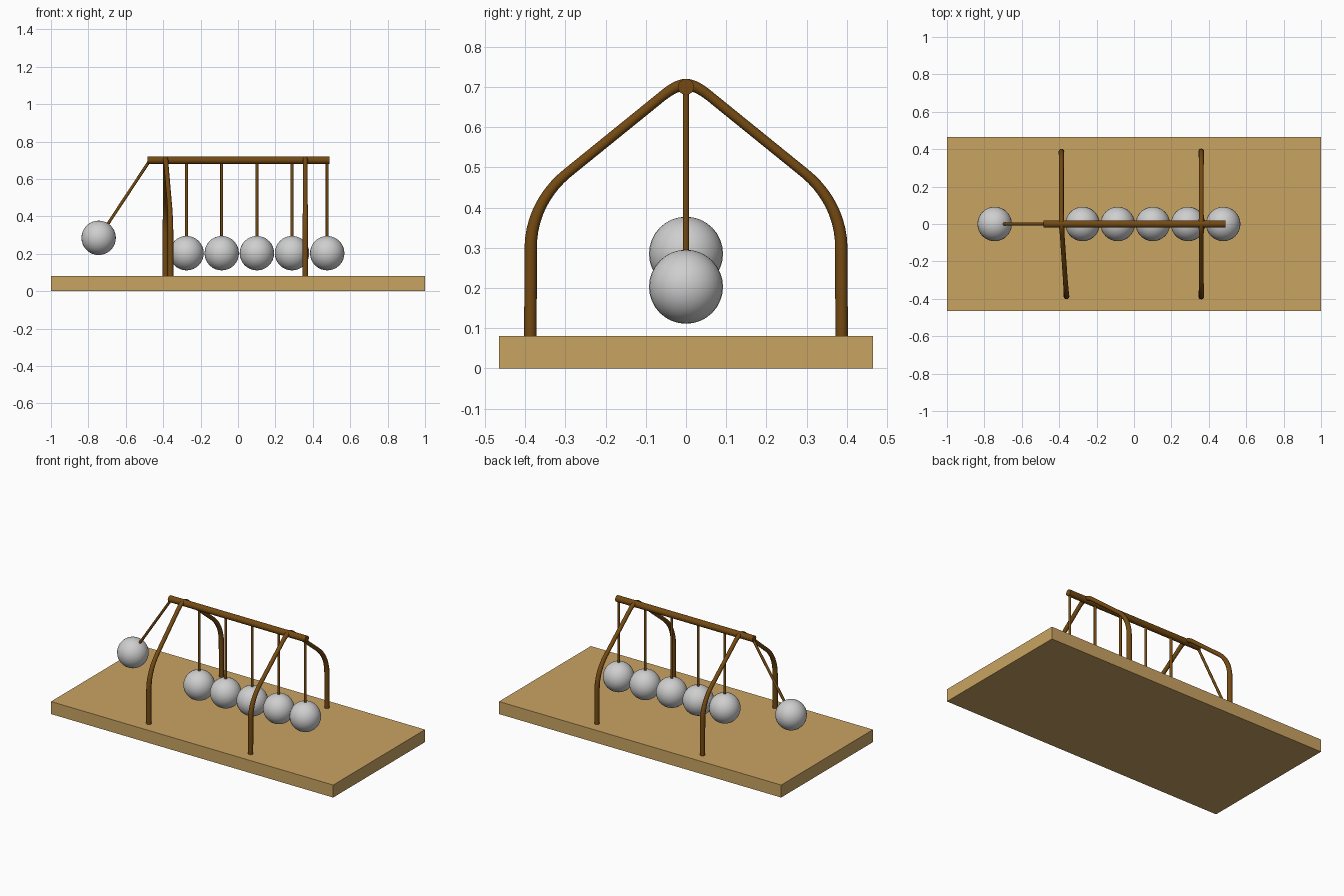
import bpy, math
from mathutils import Vector

if "Cube" in bpy.data.objects:
    bpy.data.objects.remove(bpy.data.objects["Cube"])


def material(name, rgb):
    m = bpy.data.materials.new(name)
    m.diffuse_color = (*rgb, 1)
    m.use_nodes = True
    m.node_tree.nodes["Principled BSDF"].inputs["Base Color"].default_value = m.diffuse_color
    return m


WOOD = material("light wood", (0.584, 0.371, 0.123))
BROWN = material("dark brown", (0.175, 0.068, 0.006))
STEEL = material("pale grey", (0.62, 0.62, 0.62))


def finish(name, mat, smooth=True):
    ob = bpy.context.object
    ob.name = name
    ob.data.materials.append(mat)
    if smooth:
        bpy.ops.object.shade_smooth_by_angle(angle=math.radians(40))
    return ob


def rod(name, a, b, r, sides=16):
    a, b = Vector(a), Vector(b)
    d = b - a
    bpy.ops.mesh.primitive_cylinder_add(
        vertices=sides, radius=r, depth=d.length, location=(a + b) / 2,
        rotation=d.to_track_quat('Z', 'Y').to_euler())
    return finish(name, BROWN)


# Base board
bpy.ops.mesh.primitive_cube_add(size=1, location=(0, 0, 0.04))
bpy.context.object.scale = (2, 0.93, 0.08)
finish("base_board", WOOD, False)

# Top bar
rod("top_bar", (-0.484, 0, 0.70), (0.488, 0, 0.70), 0.02, 24)


# Hanging balls with their strings
def pendulum(i, pivot, centre):
    rod(f"string_{i}", pivot, centre, 0.008)
    bpy.ops.mesh.primitive_uv_sphere_add(
        segments=32, ring_count=16, radius=0.092, location=centre)
    finish(f"ball_{i}", STEEL)


pendulum(0, (-0.474, 0, 0.695), (-0.745, 0, 0.285))
for i in range(5):
    x = -0.275 + 0.188 * i
    pendulum(i + 1, (x, 0, 0.70), (x, 0, 0.203))


# Arched legs: half profile as (y, z, radius), mirrored over the apex
def bezier(p0, p1, p2, p3, r0, r1, n=10):
    for k in range(n + 1):
        t = k / n
        s = 1 - t
        w = (s**3, 3*s*s*t, 3*s*t*t, t**3)
        yield (*(sum(c * p[j] for c, p in zip(w, (p0, p1, p2, p3))) for j in (0, 1)),
               r0 + (r1 - r0) * t)


half = [(0.387, 0.07, 0.0155)]
half += bezier((0.386, 0.30), (0.386, 0.375), (0.35, 0.44), (0.297, 0.484), 0.0155, 0.0125)
half += bezier((0.06, 0.676), (0.035, 0.696), (0.018, 0.705), (0, 0.705), 0.0125, 0.015, 6)
path = half + [(-y, z, r) for y, z, r in reversed(half[:-1])]


def arch(name, x, skew):
    cu = bpy.data.curves.new(name, 'CURVE')
    cu.dimensions = '3D'
    cu.bevel_depth = 1
    cu.bevel_resolution = 4
    cu.use_fill_caps = True
    sp = cu.splines.new('POLY')
    sp.points.add(len(path) - 1)
    for p, (y, z, r) in zip(sp.points, path):
        p.co = (x + skew * max(0, -y) / 0.387, y, z, 1)
        p.radius = r
    ob = bpy.data.objects.new(name, cu)
    bpy.context.collection.objects.link(ob)
    bpy.ops.object.select_all(action='DESELECT')
    ob.select_set(True)
    bpy.context.view_layer.objects.active = ob
    bpy.ops.object.convert(target='MESH')
    finish(name, BROWN)


arch("right_arch", 0.36, 0)
arch("left_arch", -0.388, 0.027)  # its front leg leans inward
